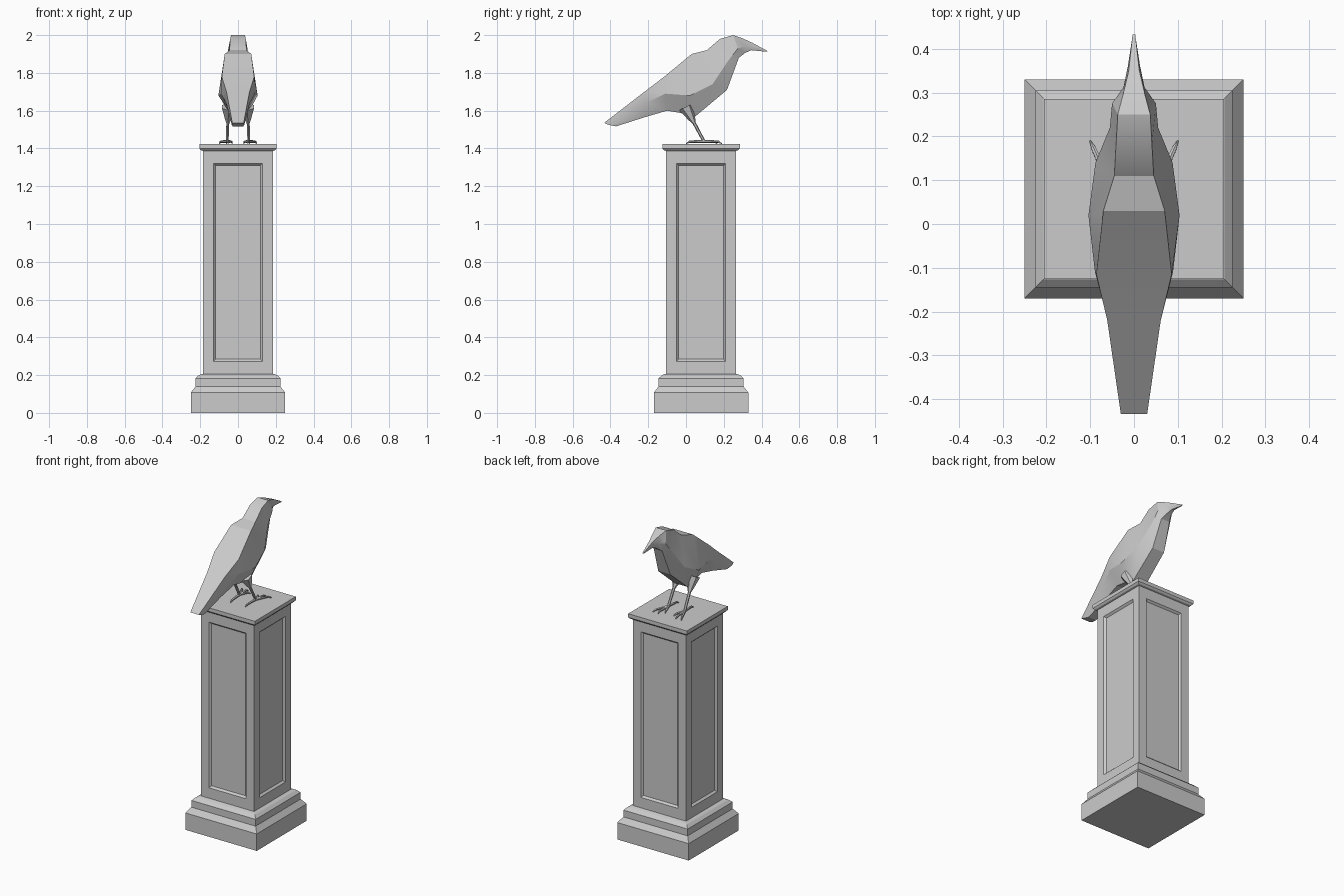
import bpy, bmesh, math
from mathutils import Vector

if "Cube" in bpy.data.objects:
    bpy.data.objects.remove(bpy.data.objects["Cube"])


def finish(name, bm, smooth=None):
    bmesh.ops.recalc_face_normals(bm, faces=bm.faces)
    me = bpy.data.meshes.new(name)
    bm.to_mesh(me)
    bm.free()
    ob = bpy.data.objects.new(name, me)
    bpy.context.collection.objects.link(ob)
    if smooth:
        bpy.ops.object.select_all(action='DESELECT')
        ob.select_set(True)
        bpy.context.view_layer.objects.active = ob
        bpy.ops.object.shade_smooth_by_angle(angle=math.radians(smooth))
    return ob


def loft(bm, rings):
    """Skin a list of point rings, cap both ends, return side faces per span."""
    vs = [[bm.verts.new(p) for p in r] for r in rings]
    n = len(vs[0])
    spans = [[bm.faces.new((a[i], a[(i + 1) % n], b[(i + 1) % n], b[i])) for i in range(n)]
             for a, b in zip(vs, vs[1:])]
    bm.faces.new(vs[0])
    bm.faces.new(vs[-1])
    return spans


def tube(bm, points, radii, sides=6):
    pts = [Vector(p) for p in points]
    rings = []
    for i, p in enumerate(pts):
        d = (pts[min(i + 1, len(pts) - 1)] - pts[max(i - 1, 0)]).normalized()
        u = d.cross(Vector((1, 0, 0))).normalized()
        v = d.cross(u)
        rings.append([p + radii[i] * (u * math.cos(t) + v * math.sin(t))
                      for t in (2 * math.pi * k / sides for k in range(sides))])
    loft(bm, rings)


# Pedestal: stacked square profile with a recessed panel on each shaft side
CY = 0.08
profile = [(.25, 0), (.25, .107), (.225, .14), (.225, .183), (.207, .2), (.185, .207),
           (.185, .218), (.185, 1.376), (.185, 1.387), (.196, 1.39), (.205, 1.4), (.205, 1.423)]
bm = bmesh.new()
spans = loft(bm, [[(sx * h, CY + sy * h, z) for sx, sy in ((-1, -1), (1, -1), (1, 1), (-1, 1))]
                  for h, z in profile])
bmesh.ops.recalc_face_normals(bm, faces=bm.faces)
panels = spans[6]
bmesh.ops.inset_individual(bm, faces=panels, thickness=.055, use_even_offset=True)
bmesh.ops.inset_individual(bm, faces=panels, thickness=.011, depth=-.012, use_even_offset=True)
finish("pedestal", bm)

# Bird body: six-sided sections, each given as (y, z, half width) for back, flank, belly
sections = [
    ((-.434, 1.535, .03), (-.41, 1.525, .033), (-.37, 1.517, .028)),
    ((-.22, 1.70, .061), (-.21, 1.64, .062), (-.22, 1.565, .032)),
    ((-.115, 1.78, .086), (-.11, 1.69, .089), (-.10, 1.60, .042)),
    ((.03, 1.90, .07), (.02, 1.68, .104), (-.04, 1.59, .045)),
    ((.11, 1.92, .045), (.14, 1.74, .088), (.05, 1.57, .045)),
    ((.18, 1.98, .041), (.22, 1.86, .055), (.217, 1.71, .042)),
    ((.25, 2.0, .037), (.275, 1.93, .05), (.28, 1.88, .03)),
    ((.295, 1.985, .025), (.312, 1.94, .024), (.312, 1.905, .016)),
    ((.35, 1.96, .012), (.36, 1.94, .014), (.345, 1.92, .008)),
    ((.432, 1.916, .003), (.43, 1.914, .003), (.425, 1.912, .002)),
]
bm = bmesh.new()
loft(bm, [[(w, y, z) for y, z, w in s] + [(-w, y, z) for y, z, w in reversed(s)]
          for s in sections])
finish("bird_body", bm, 25)

# Legs: thigh, shank and four arched toes, mirrored left and right
toe_tips = [(.1, .19), (.062, .19), (.03, .165), (.052, 0)]
for side, label in ((-1, "left"), (1, "right")):
    bm = bmesh.new()
    ankle = (side * .057, .095, 1.438)
    tube(bm, [(side * .05, .0, 1.62), (side * .052, .03, 1.56), (side * .054, .043, 1.535), ankle],
         [.04, .02, .009, .008])
    for tx, ty in toe_tips:
        dx, dy = side * tx - ankle[0], ty - ankle[1]
        tube(bm, [ankle, (ankle[0] + dx * .45, ankle[1] + dy * .45, 1.437),
                  (ankle[0] + dx * .8, ankle[1] + dy * .8, 1.436),
                  (ankle[0] + dx, ankle[1] + dy, 1.425)],
             [.008, .007, .006, .002])
    finish(label + "_leg", bm, 40)
